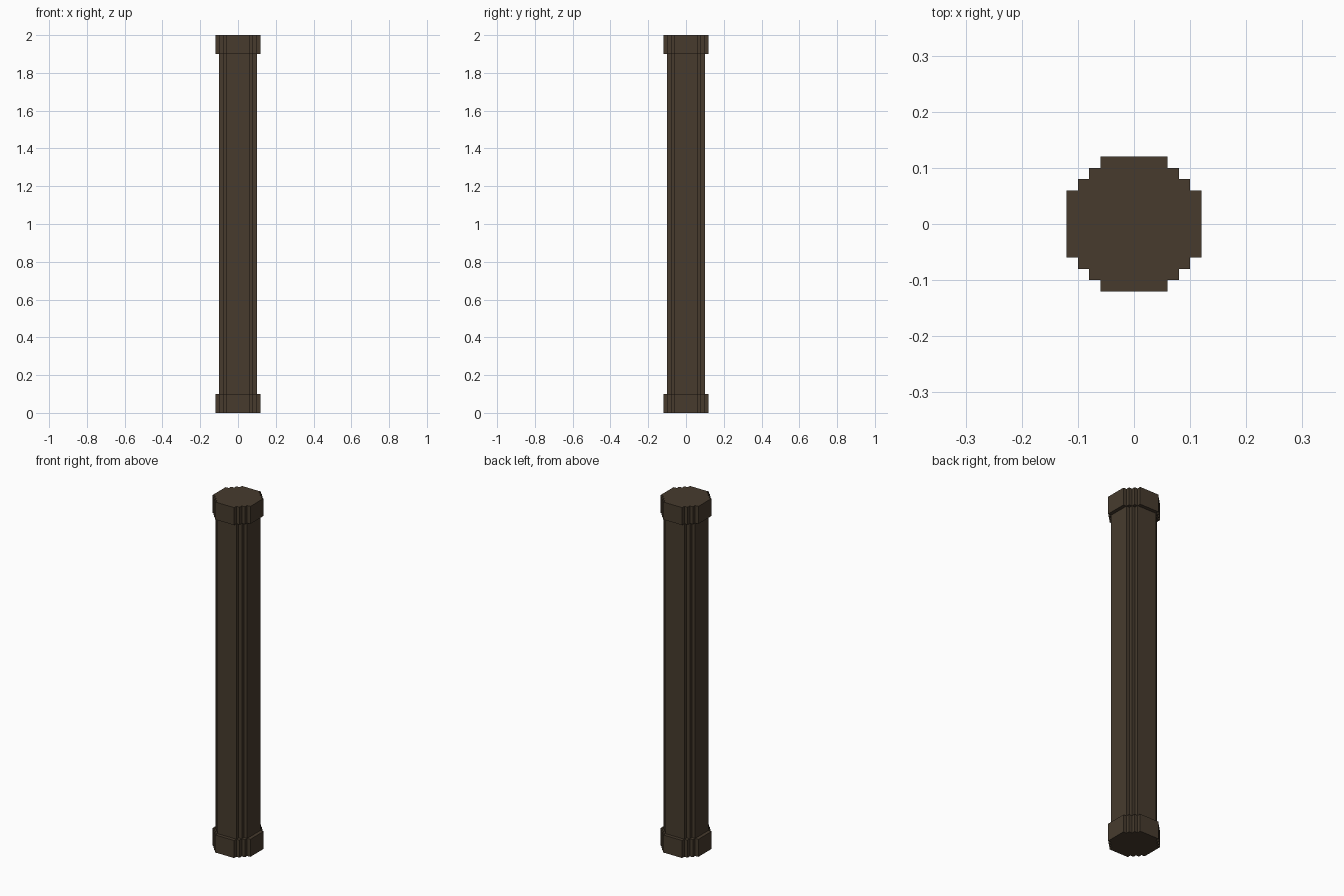
import bpy, bmesh

if "Cube" in bpy.data.objects:
    bpy.data.objects.remove(bpy.data.objects["Cube"])

wood = bpy.data.materials.new("dark_brown_wood")
wood.diffuse_color = (0.063, 0.044, 0.027, 1)
wood.use_nodes = True
wood.node_tree.nodes["Principled BSDF"].inputs["Base Color"].default_value = wood.diffuse_color


def stepped_prism(name, corner, z0, z1):
    """Prism with a stepped round section; corner holds the +x+y quarter outline."""
    pts = []
    for sx, sy in ((1, 1), (-1, 1), (-1, -1), (1, -1)):
        quarter = corner if sx * sy > 0 else corner[::-1]
        pts += [(sx * x, sy * y) for x, y in quarter]
    bm = bmesh.new()
    base = bm.faces.new([bm.verts.new((x, y, z0)) for x, y in pts])
    top = bmesh.ops.extrude_face_region(bm, geom=[base], use_keep_orig=True)
    moved = [g for g in top["geom"] if isinstance(g, bmesh.types.BMVert)]
    bmesh.ops.translate(bm, verts=moved, vec=(0, 0, z1 - z0))
    bmesh.ops.recalc_face_normals(bm, faces=bm.faces)
    mesh = bpy.data.meshes.new(name)
    bm.to_mesh(mesh)
    bm.free()
    mesh.materials.append(wood)
    obj = bpy.data.objects.new(name, mesh)
    bpy.context.collection.objects.link(obj)
    return obj


# Quarter outlines, from the +x side round to the +y side
shaft = [(0.10, 0.06), (0.08, 0.06), (0.08, 0.08), (0.06, 0.08), (0.06, 0.10)]
collar = [(0.12, 0.06), (0.10, 0.06), (0.10, 0.08), (0.08, 0.08),
          (0.08, 0.10), (0.06, 0.10), (0.06, 0.12)]

# Post shaft with a wider collar at each end
stepped_prism("post_shaft", shaft, 0.1, 1.9)
stepped_prism("bottom_collar", collar, 0.0, 0.1)
stepped_prism("top_collar", collar, 1.9, 2.0)
